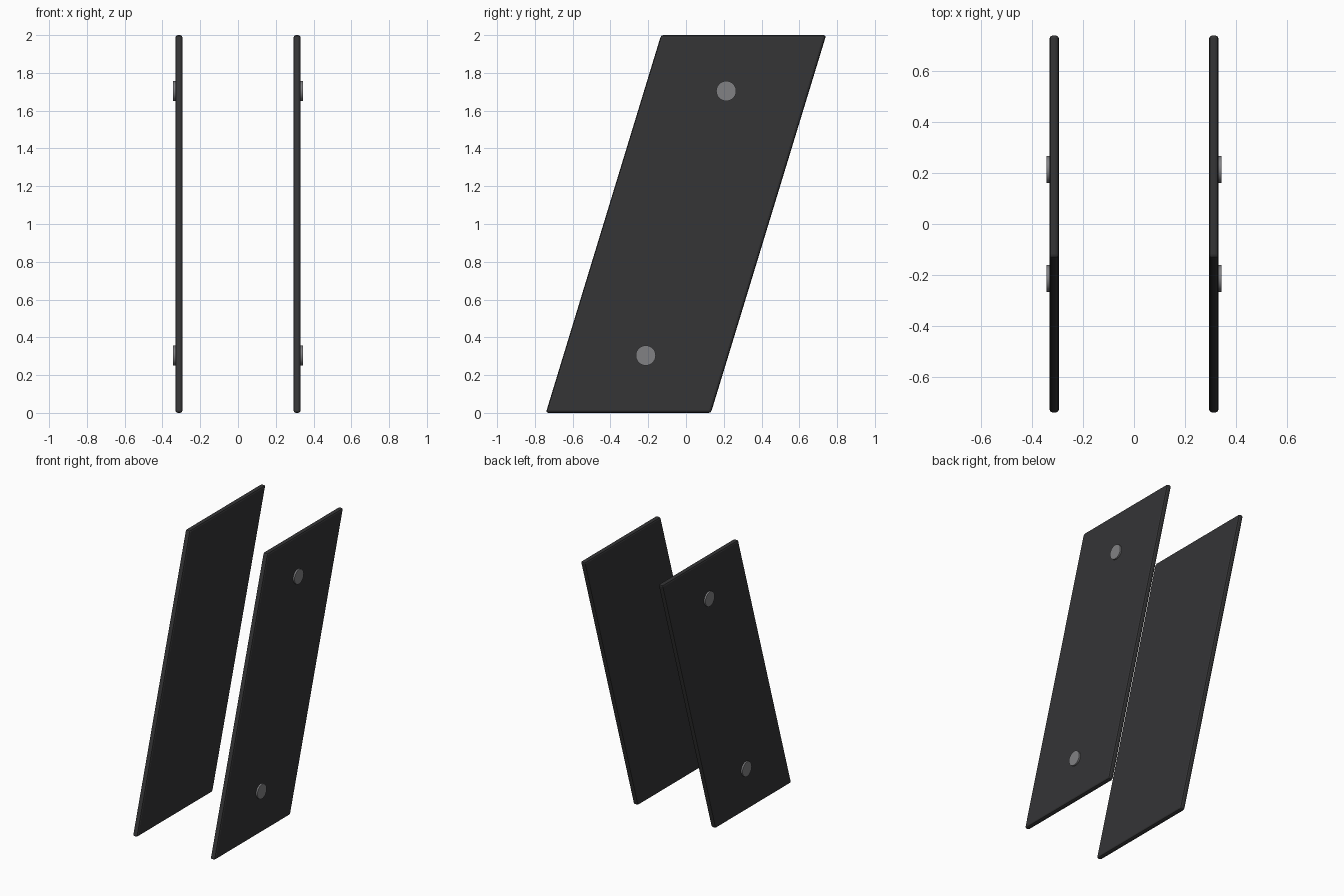
import bpy, bmesh, math

if "Cube" in bpy.data.objects:
    bpy.data.objects.remove(bpy.data.objects["Cube"])


def material(name, v):
    m = bpy.data.materials.new(name)
    m.diffuse_color = (v, v, v * 1.05, 1)
    m.use_nodes = True
    m.node_tree.nodes["Principled BSDF"].inputs["Base Color"].default_value = m.diffuse_color
    return m


dark = material("dark_panel", 0.035)
grey = material("grey_metal", 0.22)

# Leaning parallelogram outline (y, z)
OUTLINE = [(-0.742, 0), (0.132, 0), (0.742, 2), (-0.132, 2)]
X, HALF = 0.3125, 0.019


def panel(name, side):
    bm = bmesh.new()
    face = bm.faces.new([bm.verts.new((side * X - HALF, y, z)) for y, z in OUTLINE])
    ext = bmesh.ops.extrude_face_region(bm, geom=[face])
    verts = [g for g in ext["geom"] if isinstance(g, bmesh.types.BMVert)]
    bmesh.ops.translate(bm, verts=verts, vec=(2 * HALF, 0, 0))
    bmesh.ops.recalc_face_normals(bm, faces=bm.faces[:])
    me = bpy.data.meshes.new(name)
    bm.to_mesh(me)
    bm.free()
    ob = bpy.data.objects.new(name, me)
    bpy.context.collection.objects.link(ob)
    me.materials.append(dark)
    bev = ob.modifiers.new("edge_bevel", 'BEVEL')
    bev.width, bev.segments = 0.013, 2


def stud(name, side, y, z):
    # Short round stud on the outer face
    bpy.ops.mesh.primitive_cylinder_add(
        vertices=32, radius=0.053, depth=0.024,
        location=(side * 0.331, y, z), rotation=(0, math.pi / 2, 0))
    ob = bpy.context.object
    ob.name = name
    ob.data.materials.append(grey)
    bpy.ops.object.shade_smooth_by_angle(angle=math.radians(30))


for label, side in (("left", -1), ("right", 1)):
    panel(label + "_panel", side)
    stud(label + "_upper_stud", side, 0.213, 1.704)
    stud(label + "_lower_stud", side, -0.213, 0.304)
